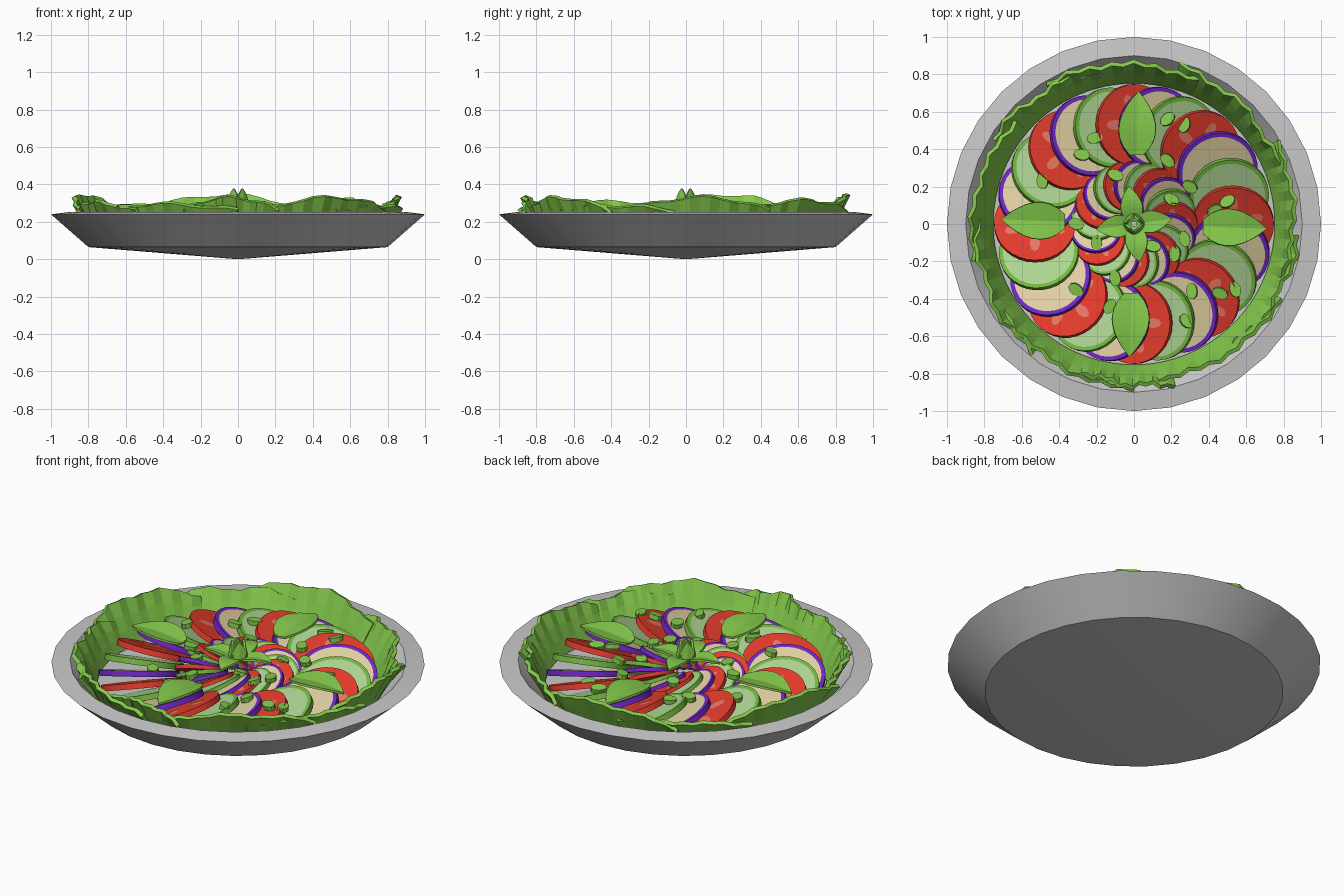
import bpy, bmesh, math, random
from mathutils import Matrix, Vector

if "Cube" in bpy.data.objects:
    bpy.data.objects.remove(bpy.data.objects["Cube"])

random.seed(4)


def mat(name, r, g, b):
    m = bpy.data.materials.new(name)
    m.diffuse_color = (r, g, b, 1)
    m.use_nodes = True
    m.node_tree.nodes["Principled BSDF"].inputs["Base Color"].default_value = m.diffuse_color
    return m


GREY = mat("bowl_grey", 0.58, 0.58, 0.58)
LEAF = mat("leaf_green", 0.23, 0.58, 0.07)
RED = mat("tomato_red", 0.77, 0.045, 0.025)
SEED = mat("tomato_seed", 0.80, 0.19, 0.13)
SKIN = mat("zucchini_skin", 0.17, 0.48, 0.05)
PALE = mat("zucchini_flesh", 0.42, 0.66, 0.29)
PURPLE = mat("eggplant_skin", 0.16, 0.02, 0.55)
TAN = mat("eggplant_flesh", 0.75, 0.63, 0.37)


def to_mesh(bm, name, mats):
    bmesh.ops.recalc_face_normals(bm, faces=[f for f in bm.faces if f.material_index < 2])
    me = bpy.data.meshes.new(name)
    bm.to_mesh(me)
    bm.free()
    for m in mats:
        me.materials.append(m)
    return me


def place(name, me, matrix=Matrix()):
    ob = bpy.data.objects.new(name, me)
    ob.matrix_world = matrix
    bpy.context.collection.objects.link(ob)
    return ob


def smooth(ob, angle=30):
    bpy.ops.object.select_all(action='DESELECT')
    ob.select_set(True)
    bpy.context.view_layer.objects.active = ob
    bpy.ops.object.shade_smooth_by_angle(angle=math.radians(angle))


def sheet(name, rows, cols, func, thickness):
    """Grid of points func(u, v), given a thickness."""
    bm = bmesh.new()
    g = [[bm.verts.new(func(c / cols, r / rows)) for c in range(cols + 1)] for r in range(rows + 1)]
    for r in range(rows):
        for c in range(cols):
            bm.faces.new((g[r][c], g[r][c + 1], g[r + 1][c + 1], g[r + 1][c]))
    bmesh.ops.remove_doubles(bm, verts=bm.verts, dist=1e-5)
    ob = place(name, to_mesh(bm, name, [LEAF]))
    mod = ob.modifiers.new("thickness", 'SOLIDIFY')
    mod.thickness = thickness
    mod.offset = 0
    return ob


# Bowl: lathed profile with shallow conical base
bm = bmesh.new()
profile = [(0, 0), (0.8, 0.065), (1.0, 0.24), (0.9, 0.253), (0.765, 0.1), (0, 0.085)]
pts = [bm.verts.new((r, 0, z)) for r, z in profile]
edges = [bm.edges.new(p) for p in zip(pts, pts[1:])]
bmesh.ops.spin(bm, geom=pts + edges, axis=(0, 0, 1), cent=(0, 0, 0), angle=2 * math.pi, steps=32)
bmesh.ops.remove_doubles(bm, verts=bm.verts, dist=1e-4)
smooth(place("bowl", to_mesh(bm, "bowl", [GREY])))


# Vegetable slices: disc with skin, inset flesh, optional seed plates
def slice_mesh(name, r, t, mats, seeds=False):
    bm = bmesh.new()
    bmesh.ops.create_cone(bm, cap_ends=True, segments=32, radius1=r, radius2=r, depth=t)
    caps = [f for f in bm.faces if abs(f.normal.z) > 0.9]
    bmesh.ops.inset_individual(bm, faces=caps, thickness=r * 0.1)
    for f in caps:
        f.material_index = 1
    if seeds:
        for k in range(5):
            a = math.radians(18 + 72 * k)
            m = (Matrix.Translation((0.55 * r * math.cos(a), 0.55 * r * math.sin(a), t / 2 + 0.002))
                 @ Matrix.Rotation(a, 4, 'Z') @ Matrix.Diagonal((1.6, 0.9, 1, 1)))
            new = bmesh.ops.create_circle(bm, cap_ends=True, segments=8, radius=r * 0.14, matrix=m)
            for f in {f for v in new["verts"] for f in v.link_faces}:
                f.material_index = 2
                if f.normal.z < 0:
                    f.normal_flip()
    return to_mesh(bm, name, mats)


def slice_ring(label, count, ring, r, t, z, tilt):
    kinds = [("tomato", slice_mesh("tomato", r, t, [RED, RED, SEED], True)),
             ("zucchini", slice_mesh("zucchini", r * 0.98, t, [SKIN, PALE])),
             ("eggplant", slice_mesh("eggplant", r, t, [PURPLE, TAN]))]
    for i in range(count):
        name, me = kinds[i % 3]
        a = 2 * math.pi * i / count
        a += math.radians(3.2) * math.sin(2 * a)
        m = (Matrix.Rotation(a, 4, 'Z') @ Matrix.Translation((ring, 0, z))
             @ Matrix.Rotation(math.radians(tilt), 4, 'X'))
        smooth(place(f"{label}_{name}_slice_{i}", me, m))


slice_ring("outer", 24, 0.53, 0.218, 0.032, 0.172, 24)
slice_ring("inner", 21, 0.205, 0.135, 0.022, 0.195, 30)


# Lettuce: ruffled sheets leaning on the bowl wall (centre angle, top height, span)
def lettuce(i, centre, top, span):
    def f(u, v):
        a = math.radians(centre + (u - 0.5) * span)
        hump = math.sin(math.pi * u) ** 0.8
        zig = 0.012 * (-1) ** round(u * 14) * (0.7 + 0.3 * math.sin(u * 31 + 2 * i))
        r = 0.762 + (0.075 + 0.042 * u) * v + (zig + 0.01 * math.sin(u * 14 + i)) * v * v
        z = 0.11 + v * (0.152 + (top - 0.265) * hump) + 0.009 * v * math.sin(u * 15 + i)
        return (r * math.cos(a), r * math.sin(a), z)
    sheet(f"lettuce_leaf_{i}", 3, 14, f, 0.022)


for i, leaf in enumerate([(5, 0.335, 50), (48, 0.32, 52), (94, 0.345, 56), (124, 0.29, 50),
                          (166, 0.345, 54), (205, 0.31, 54), (242, 0.3, 56), (267, 0.335, 34),
                          (306, 0.335, 54), (332, 0.29, 48)]):
    lettuce(i, *leaf)


# Basil leaf: pointed blade along local x, folded on its midrib
def basil(name, length, width, matrix, curl=0.0):
    def f(u, v):
        s = u * 2 - 1
        w = width / 2 * (math.sin(math.pi * (0.07 + 0.93 * v) ** 0.85) ** 0.85 if v < 1 else 0)
        p = Vector((length * v, s * w, 0.2 * abs(s) * w + curl * math.sin(math.pi * v)))
        return matrix @ p
    return sheet(name, 8, 4, f, 0.012)


def spoke(deg, r, z, pitch):
    return (Matrix.Rotation(math.radians(deg), 4, 'Z') @ Matrix.Translation((r, 0, z))
            @ Matrix.Rotation(math.radians(-pitch), 4, 'Y'))


for i in range(4):
    basil(f"basil_leaf_{i}", 0.34, 0.2, spoke(90 * i - 2, 0.37, 0.255, 1), 0.015)
    basil(f"rosette_leaf_{i}", 0.19, 0.12, spoke(90 * i + 8, 0.015, 0.262, 6), 0.02)
    basil(f"rosette_bud_{i}", 0.11, 0.07, spoke(90 * i + 45, 0.05, 0.27, 100))

# Chopped herbs scattered over the slices
bm = bmesh.new()
bmesh.ops.create_cone(bm, cap_ends=True, segments=10, radius1=1, radius2=1, depth=1)
herb = to_mesh(bm, "herb", [LEAF])
spots = [(0.18, 0.56), (0.27, 0.53), (-0.21, 0.46), (-0.28, 0.37), (0.18, 0.34), (-0.49, 0.23),
         (0.5, 0.12), (0.43, 0.07), (0.2, 0.13), (-0.31, -0.35), (-0.13, -0.44), (0.28, -0.52),
         (0.46, -0.37), (0.54, -0.35), (0.31, -0.36), (0.22, -0.16), (0.1, -0.12), (-0.1, -0.29),
         (-0.31, 0.0), (-0.1, 0.26), (-0.2, -0.1), (0.27, -0.08), (-0.08, -0.5), (0.3, 0.2)]
for i, (x, y) in enumerate(spots):
    m = (Matrix.Translation((x, y, 0.255)) @ Matrix.Rotation(random.uniform(0, math.pi), 4, 'Z')
         @ Matrix.Rotation(random.uniform(-0.3, 0.3), 4, 'X') @ Matrix.Diagonal((0.044, 0.03, 0.026, 1)))
    place(f"chopped_herb_{i}", herb, m)
